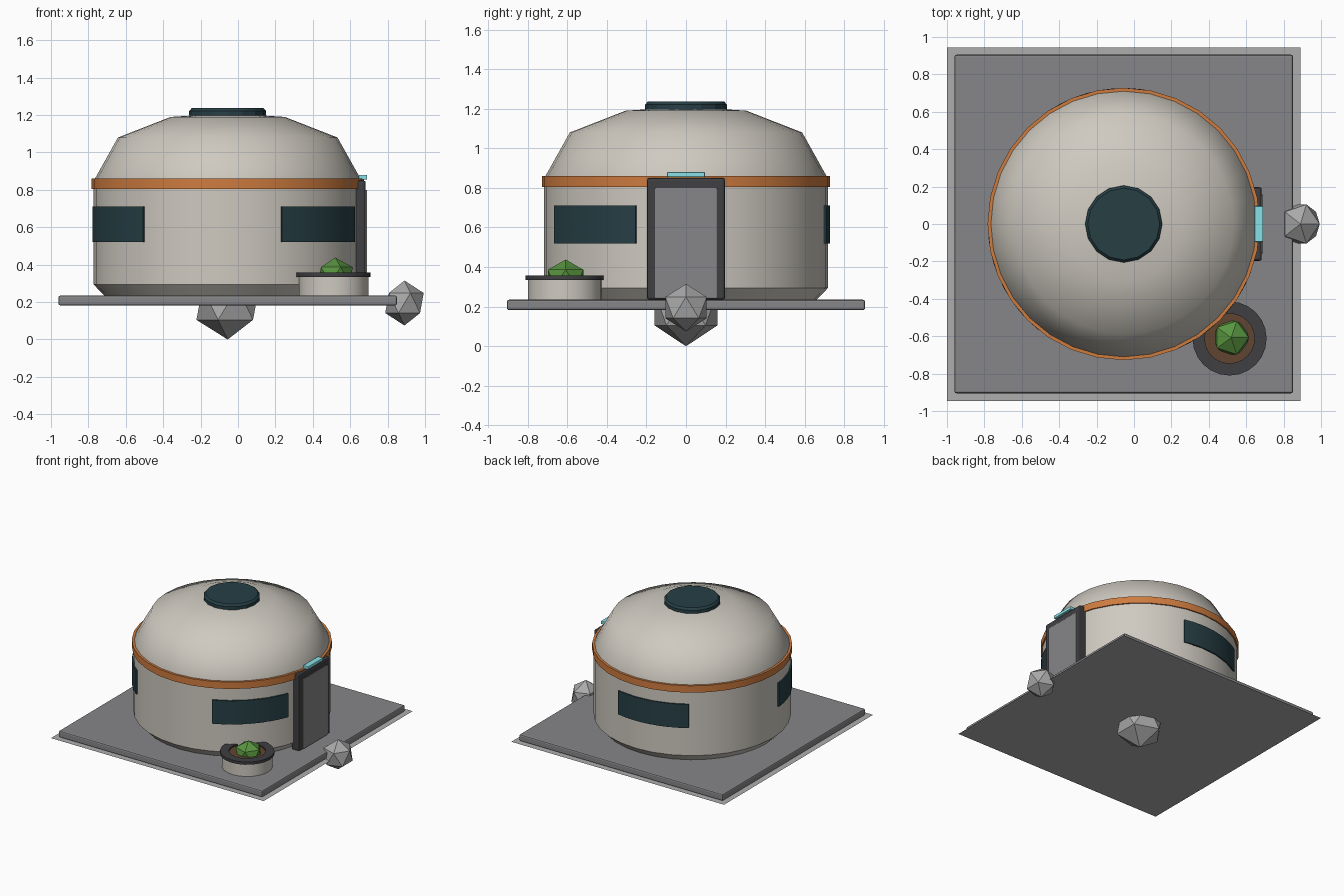
import bpy, bmesh, math
from mathutils import Matrix

if "Cube" in bpy.data.objects:
    bpy.data.objects.remove(bpy.data.objects["Cube"])

CX = -0.055  # hut axis


def mat(name, r, g, b):
    m = bpy.data.materials.new(name)
    m.diffuse_color = (r, g, b, 1)
    m.use_nodes = True
    m.node_tree.nodes["Principled BSDF"].inputs["Base Color"].default_value = m.diffuse_color
    return m


SHELL = mat("shell", 0.62, 0.59, 0.53)
ORANGE = mat("orange", 0.62, 0.2, 0.05)
GLASS = mat("glass", 0.02, 0.05, 0.06)
DARK = mat("dark_metal", 0.05, 0.05, 0.055)
GREY = mat("grey_metal", 0.24, 0.24, 0.25)
PALE = mat("pale_ground", 0.42, 0.42, 0.42)
ROCK = mat("rock", 0.4, 0.4, 0.4)
CYAN = mat("cyan_light", 0.25, 0.75, 0.8)
GREEN = mat("leaf", 0.1, 0.3, 0.05)
SOIL = mat("soil", 0.12, 0.06, 0.03)


def finish(name, bm, material, smooth=None, bevel=0):
    bmesh.ops.recalc_face_normals(bm, faces=bm.faces)
    me = bpy.data.meshes.new(name)
    bm.to_mesh(me)
    bm.free()
    ob = bpy.data.objects.new(name, me)
    bpy.context.collection.objects.link(ob)
    me.materials.append(material)
    if bevel:
        mod = ob.modifiers.new("bevel", 'BEVEL')
        mod.width = bevel
        mod.segments = 2
    if smooth:
        bpy.ops.object.select_all(action='DESELECT')
        ob.select_set(True)
        bpy.context.view_layer.objects.active = ob
        bpy.ops.object.shade_smooth_by_angle(angle=math.radians(smooth))
    return ob


def box(name, x, y, z, material, bevel=0):
    bm = bmesh.new()
    size = [b - a for a, b in (x, y, z)]
    mid = [(a + b) / 2 for a, b in (x, y, z)]
    bmesh.ops.create_cube(bm, size=1, matrix=Matrix.Translation(mid) @ Matrix.Diagonal((*size, 1)))
    return finish(name, bm, material, bevel=bevel)


def lathe(name, profile, material, n=32, centre=(CX, 0), closed=False, smooth=35):
    # revolve (radius, z) points around a vertical axis
    bm = bmesh.new()
    vs = [bm.verts.new((centre[0] + r, centre[1], z)) for r, z in profile]
    pairs = list(zip(vs, vs[1:])) + ([(vs[-1], vs[0])] if closed else [])
    edges = [bm.edges.new(p) for p in pairs]
    bmesh.ops.spin(bm, geom=vs + edges, cent=(*centre, 0), axis=(0, 0, 1),
                   angle=math.tau, steps=n, use_duplicate=False)
    bmesh.ops.remove_doubles(bm, verts=bm.verts, dist=1e-4)
    return finish(name, bm, material, smooth)


def ico(name, centre, scale, material):
    bm = bmesh.new()
    bmesh.ops.create_icosphere(bm, subdivisions=1, radius=1,
                               matrix=Matrix.Translation(centre) @ Matrix.Diagonal((*scale, 1)))
    return finish(name, bm, material)


def curved_window(name, mid, span, z0, z1, r0, r1, n=8):
    bm = bmesh.new()
    rings = []
    for i in range(n + 1):
        a = math.radians(mid - span / 2 + span * i / n)
        rings.append([bm.verts.new((CX + r * math.cos(a), r * math.sin(a), z))
                      for r, z in ((r0, z0), (r1, z0), (r1, z1), (r0, z1))])
    for a, b in zip(rings, rings[1:]):
        for k in range(4):
            bm.faces.new((a[k], a[(k + 1) % 4], b[(k + 1) % 4], b[k]))
    bm.faces.new(rings[0])
    bm.faces.new(rings[-1])
    return finish(name, bm, GLASS, 35)


# ground sheet and slab
bm = bmesh.new()
bmesh.ops.create_grid(bm, x_segments=1, y_segments=1, size=0.945,
                      matrix=Matrix.Translation((CX, 0, 0.18)))
finish("ground_sheet", bm, PALE)
box("base_slab", (-0.96, 0.85), (-0.905, 0.905), (0.182, 0.235), GREY, 0.01)

# hut body: chamfered foot, wall, dome
lathe("hut_wall", [(0, 0.235), (0.66, 0.235), (0.718, 0.295), (0.718, 0.83), (0, 0.83)], SHELL)
lathe("dome_roof", [(0.71, 0.83), (0.71, 0.86), (0.587, 1.08), (0.305, 1.19), (0, 1.21)], SHELL, smooth=60)
lathe("orange_band", [(0.70, 0.805), (0.728, 0.805), (0.728, 0.86), (0.70, 0.86)], ORANGE, closed=True)
lathe("roof_hatch", [(0, 1.19), (0.206, 1.19), (0.206, 1.222), (0.192, 1.237), (0, 1.237)],
      GLASS, n=16, smooth=20)

# three windows evenly stepped round the wall
for i, mid in enumerate((-43.5, 100, 208.5)):
    curved_window(f"window_{i + 1}", mid, 46, 0.52, 0.71, 0.70, 0.727)

# door
box("door_frame", (0.61, 0.683), (-0.197, 0.197), (0.235, 0.85), DARK, 0.012)
box("door_panel", (0.63, 0.69), (-0.157, 0.157), (0.24, 0.80), GREY, 0.005)
box("door_light", (0.645, 0.69), (-0.095, 0.095), (0.855, 0.88), CYAN, 0.004)

# planter
P = (0.511, -0.612)
lathe("planter_pot", [(0, 0.183), (0.186, 0.183), (0.186, 0.34), (0, 0.34)], SHELL, n=24, centre=P)
lathe("planter_rim", [(0.133, 0.335), (0.198, 0.335), (0.198, 0.357), (0.133, 0.357)],
      DARK, n=24, centre=P, closed=True)
lathe("planter_soil", [(0, 0.335), (0.15, 0.335), (0.15, 0.345), (0, 0.345)], SOIL, n=24, centre=P)
ico("planter_bush", (0.52, -0.608, 0.345), (0.105, 0.105, 0.093), GREEN)

# rocks
ico("rock_under_slab", (CX, 0, 0.19), (0.187, 0.187, 0.19), ROCK)
ico("rock_by_door", (0.89, 0, 0.195), (0.115, 0.123, 0.12), ROCK)
